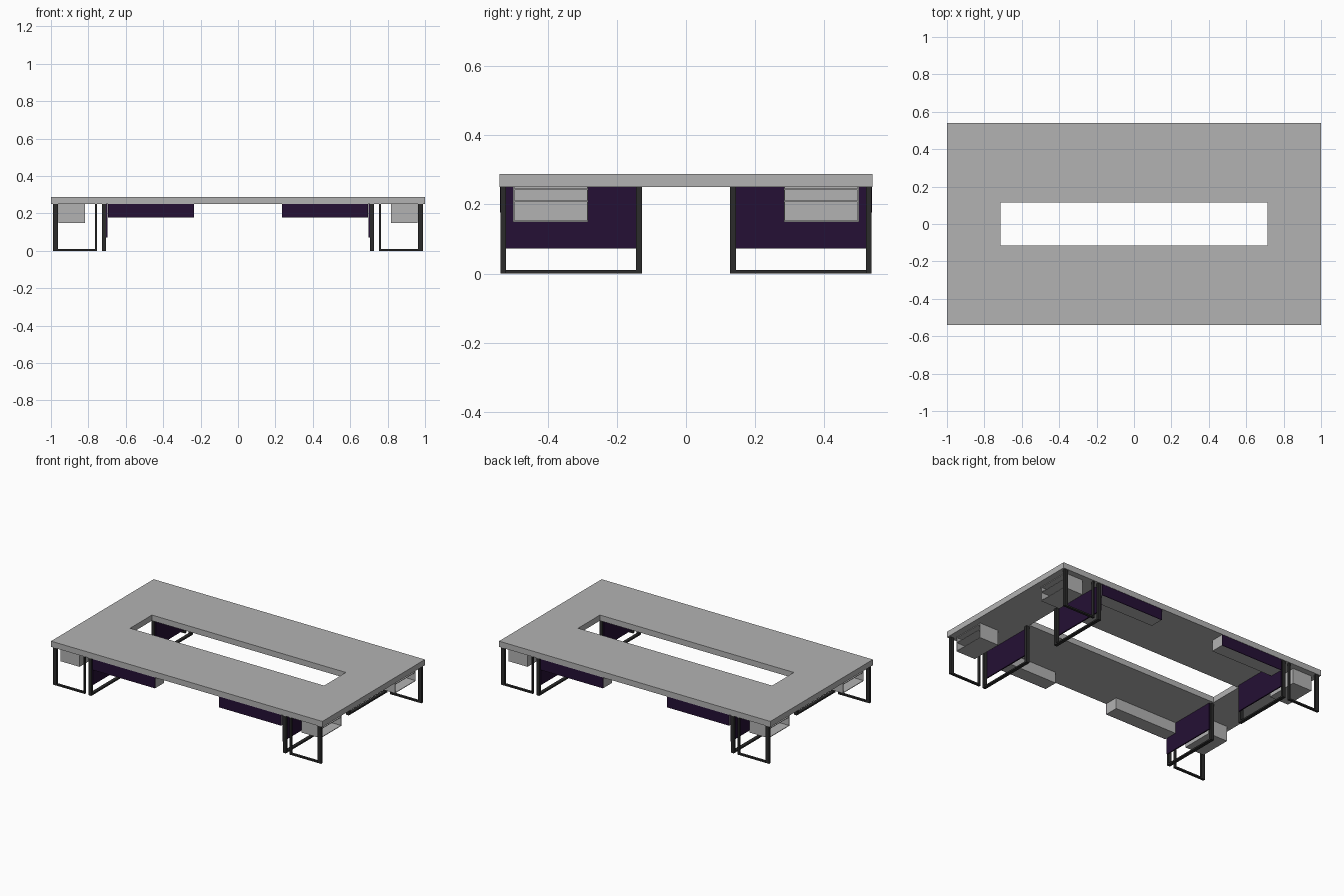
import bpy
import bmesh

if "Cube" in bpy.data.objects:
    bpy.data.objects.remove(bpy.data.objects["Cube"], do_unlink=True)


def material(name, rgb):
    mat = bpy.data.materials.new(name)
    mat.use_nodes = True
    mat.diffuse_color = (*rgb, 1)
    mat.node_tree.nodes["Principled BSDF"].inputs["Base Color"].default_value = (*rgb, 1)
    return mat


GREY = material("grey laminate", (0.45, 0.45, 0.45))
BLACK = material("black metal", (0.024, 0.024, 0.024))
PURPLE = material("dark purple", (0.018, 0.005, 0.035))

TOP_Z = 0.25  # underside of the table top


def add_box(bm, x, y, z):
    """Add a box given by its (min, max) range on each axis."""
    verts = bmesh.ops.create_cube(bm, size=1)["verts"]
    for v in verts:
        for axis, (lo, hi) in enumerate((x, y, z)):
            v.co[axis] = lo if v.co[axis] < 0 else hi


def build(name, mat, boxes, sx=1, sy=1):
    """Join boxes into one object, mirrored into the wanted quadrant."""
    bm = bmesh.new()
    for b in boxes:
        add_box(bm, *b)
    for v in bm.verts:
        v.co.x *= sx
        v.co.y *= sy
    bmesh.ops.recalc_face_normals(bm, faces=bm.faces)
    mesh = bpy.data.meshes.new(name)
    bm.to_mesh(mesh)
    bm.free()
    mesh.materials.append(mat)
    obj = bpy.data.objects.new(name, mesh)
    bpy.context.collection.objects.link(obj)
    return obj


def table_top():
    """Slab with a rectangular opening, made from two stitched loops."""
    bm = bmesh.new()
    loops = []
    for hx, hy in ((1, 0.54), (0.715, 0.115)):
        loops.append([[bm.verts.new((sx * hx, sy * hy, z))
                       for sx, sy in ((-1, -1), (1, -1), (1, 1), (-1, 1))]
                      for z in (TOP_Z, 0.288)])
    (out_lo, out_hi), (in_lo, in_hi) = loops
    for a, b in ((out_lo, out_hi), (out_hi, in_hi), (in_hi, in_lo), (in_lo, out_lo)):
        for i in range(4):
            j = (i + 1) % 4
            bm.faces.new((a[i], a[j], b[j], b[i]))
    bmesh.ops.recalc_face_normals(bm, faces=bm.faces)
    mesh = bpy.data.meshes.new("table_top")
    bm.to_mesh(mesh)
    bm.free()
    mesh.materials.append(GREY)
    bpy.context.collection.objects.link(bpy.data.objects.new("table_top", mesh))


table_top()

# Everything below repeats in the four corners
for side, sx in (("left", 1), ("right", -1)):
    for end, sy in (("back", 1), ("front", -1)):
        tag = f"{end}_{side}"
        full = (0, TOP_Z)
        rail = (0, 0.01)

        # Outer leg frame along the long edge
        y = (0.52, 0.536)
        build(f"outer_leg_{tag}", BLACK, [
            ((0.962, 0.988), y, full),
            ((0.755, 0.765), y, full),
            ((0.765, 0.962), y, rail),
        ], sx, sy)

        # Inner leg frame across the table
        x = (0.706, 0.728)
        build(f"inner_leg_{tag}", BLACK, [
            (x, (0.52, 0.536), full),
            (x, (0.127, 0.145), full),
            (x, (0.145, 0.52), rail),
        ], sx, sy)

        # Side screen fixed to the inner leg frame
        build(f"side_screen_{tag}", PURPLE,
              [((0.698, 0.706), (0.135, 0.53), (0.072, TOP_Z))], sx, sy)

        # Cable box with a coloured front panel
        low, x = 0.177, (0.235, 0.695)
        build(f"cable_box_{tag}", GREY, [(x, (0.445, 0.534), (low, TOP_Z))], sx, sy)
        build(f"cable_box_panel_{tag}", PURPLE,
              [(x, (0.534, 0.538), (low, TOP_Z))], sx, sy)

        # Open cubby with a shelf, facing the end of the table
        x0, x1, y0, y1, z0, t = 0.818, 0.96, 0.283, 0.5, 0.15, 0.004
        depth, width = (x0 + t, x1), (y0 + t, y1 - t)
        build(f"cubby_{tag}", GREY, [
            ((x0, x0 + t), (y0, y1), (z0, TOP_Z)),
            (depth, (y0, y0 + t), (z0, TOP_Z)),
            (depth, (y1 - t, y1), (z0, TOP_Z)),
            (depth, width, (z0, z0 + t)),
            (depth, width, (0.207, 0.207 + t)),
            (depth, width, (TOP_Z - 2 * t, TOP_Z - t)),
        ], sx, sy)
